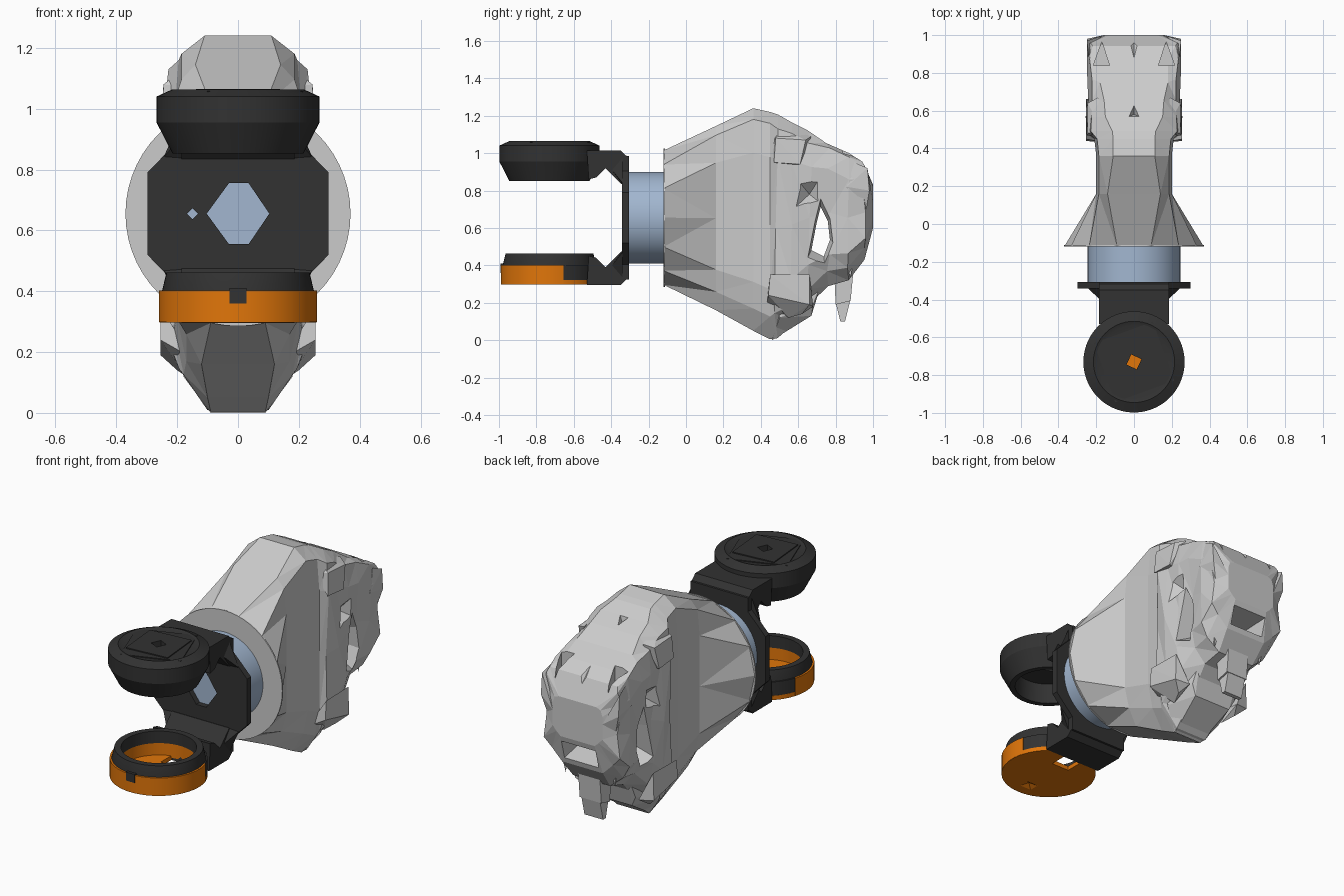
import bpy, bmesh, math, random
from mathutils import Vector

if "Cube" in bpy.data.objects:
    bpy.data.objects.remove(bpy.data.objects["Cube"])

random.seed(4)
CZ, DY = 0.655, -0.73          # wrist axis height, jaw disc centre


def material(name, col):
    m = bpy.data.materials.new(name)
    m.diffuse_color = (*col, 1)
    m.use_nodes = True
    m.node_tree.nodes["Principled BSDF"].inputs["Base Color"].default_value = m.diffuse_color
    return m


DARK = material("dark", (0.032, 0.032, 0.032))
ORANGE = material("orange", (0.75, 0.18, 0.003))
BLUE = material("blue", (0.36, 0.47, 0.63))


def finish(name, bm, mat=None, smooth=False):
    bmesh.ops.recalc_face_normals(bm, faces=bm.faces)
    me = bpy.data.meshes.new(name)
    bm.to_mesh(me)
    bm.free()
    ob = bpy.data.objects.new(name, me)
    bpy.context.collection.objects.link(ob)
    if mat:
        me.materials.append(mat)
    if smooth:
        bpy.ops.object.select_all(action='DESELECT')
        bpy.context.view_layer.objects.active = ob
        ob.select_set(True)
        bpy.ops.object.shade_smooth_by_angle(angle=math.radians(25))
    return ob


def loft(name, rings, mat=None, cap=True, closed=False, smooth=False, tri=False):
    bm = bmesh.new()
    vs = [[bm.verts.new(p) for p in r] for r in rings]
    n = len(vs[0])
    for a, b in zip(vs, vs[1:] + (vs[:1] if closed else [])):
        for i in range(n):
            j = (i + 1) % n
            bm.faces.new((a[i], a[j], b[j], b[i]))
    if cap and not closed:
        bm.faces.new(vs[0])
        bm.faces.new(vs[-1])
    if tri:
        bmesh.ops.triangulate(bm, faces=bm.faces)
    return finish(name, bm, mat, smooth)


def prism(name, pts, axis, a, b, mat=None):
    put = {'x': lambda p, t: (t, p[0], p[1]), 'y': lambda p, t: (p[0], t, p[1]),
           'z': lambda p, t: (p[0], p[1], t)}[axis]
    return loft(name, [[put(p, t) for p in pts] for t in (a, b)], mat)


def lathe(name, prof, mat=None, closed=False, axis='z', n=56):
    ang = [2 * math.pi * i / n for i in range(n)]
    if axis == 'z':
        rings = [[(r * math.cos(t), DY + r * math.sin(t), h) for t in ang] for r, h in prof]
    else:
        rings = [[(r * math.cos(t), h, CZ + r * math.sin(t)) for t in ang] for r, h in prof]
    return loft(name, rings, mat, closed=closed, smooth=True)


def arc_wall(name, r0, r1, z0, z1, a0, a1, mat, n=32):
    rings = []
    for i in range(n + 1):
        t = math.radians(a0 + (a1 - a0) * i / n)
        rings.append([(r * math.cos(t), DY + r * math.sin(t), z)
                      for r, z in ((r0, z0), (r1, z0), (r1, z1), (r0, z1))])
    return loft(name, rings, mat, smooth=True)


def hull(name, pts, mirror=False, mat=None):
    bm = bmesh.new()
    for s in ((1, -1) if mirror else (1,)):
        vs = [bm.verts.new((s * x, y, z)) for x, y, z in pts]
        bmesh.ops.convex_hull(bm, input=vs)
    return finish(name, bm, mat)


def cut(ob, *cutters):
    for c in cutters:
        c.hide_render = True
        m = ob.modifiers.new("cut", 'BOOLEAN')
        m.operation, m.solver, m.object = 'DIFFERENCE', 'EXACT', c
        bpy.context.view_layer.objects.active = ob
        bpy.ops.object.modifier_apply(modifier=m.name)
        bpy.data.objects.remove(c)


def square(cx, cy, r, turn=45):
    return [(cx + r * math.cos(math.radians(turn + 90 * i)),
             cy + r * math.sin(math.radians(turn + 90 * i))) for i in range(4)]


# faceted head: y, bottom, top, half width, top half width, bottom half width
sections = [(0.16, .16, 1.145, .20, .14, .12), (0.36, .05, 1.24, .20, .11, .10),
            (0.45, .005, 1.22, .21, .11, .09), (0.48, .02, 1.20, .24, .12, .10),
            (0.57, .09, 1.17, .245, .14, .11), (0.66, .19, 1.11, .245, .16, .12),
            (0.76, .30, 1.06, .235, .18, .12), (0.86, .31, 1.01, .24, .19, .11),
            (0.95, .44, .95, .24, .21, .12), (1.0, .60, .83, .16, .12, .11)]
half = [(.37 * math.cos(math.radians(a)), CZ + .37 * math.sin(math.radians(a)))
        for a in (-76, -50, -25, 0, 25, 50, 76)]
rings = [[(x, -.12, z) for x, z in half] + [(-x, -.12, z) for x, z in half[::-1]]]
for k, (y, zb, zt, hw, tw, bw) in enumerate(sections):
    h, j = zt - zb, (.012 if 2 < k < 9 else 0)
    half = [(bw, zb), (hw * .85, zb + .1 * h), (hw, zb + .22 * h), (hw, zb + .5 * h),
            (hw, zb + .8 * h), (hw * .93, zt - .05 * h), (tw, zt)]
    pts = [Vector((x + random.uniform(-j, j), y + random.uniform(-j, j), z + random.uniform(-j, j)))
           for x, z in half]
    rings.append([tuple(p) for p in pts] + [(-p.x, p.y, p.z) for p in pts[::-1]])
head = loft("head", rings, tri=True)

# mouth gap through the cheeks, front mouth, eye sockets, forehead notch and valley
gap = [(.675, .49), (.70, .62), (.72, .70), (.755, .63), (.765, .54), (.735, .46)]
flare = [(-.3, 1.8), (-.16, 1.1), (.16, 1.1), (.3, 1.8)]
cut(head,
    loft("gap_cutter", [[(x, .72 + (y - .72) * s, .58 + (z - .58) * s) for y, z in gap] for x, s in flare]),
    hull("mouth_cutter", [(x, y, z) for x in (-.11, .11) for y, z in
                          ((1.05, .44), (1.05, .57), (.78, .50), (.80, .56))]),
    hull("eye_cutter", [(x, y, z) for z in (.91, 1.12) for x, y in ((.13, .84), (.215, .84), (.17, .965))],
         True),
    hull("forehead_cutter", [(-.05, .56, 1.21), (.05, .56, 1.21), (0, .68, 1.16), (0, .58, 1.11)]),
    hull("valley_cutter", [(0, .79, 1.08), (-.12, 1.02, 1.01), (.12, 1.02, 1.01), (0, 1.02, .86)]),
    hull("cheek_cutter", [(.30, .53, .66), (.30, .76, .70), (.30, .75, .92), (.30, .56, .90), (.18, .66, .78)],
         True))

# head details
lathe("neck_collar", [(.37, -.12), (.37, -.112)], axis='y')
hull("brow", [(.17, .46, 1.07), (.245, .48, 1.08), (.245, .64, 1.07), (.19, .67, 1.09), (.17, .5, 1.14),
              (.255, .61, .94), (.25, .47, .95), (.18, .6, .93)], True)
hull("snout", [(s * x, y, z) for s in (1, -1) for x, y, z in
               ((.07, .82, .95), (.10, .99, .85), (.10, 1.0, .66), (.15, .93, .62), (.14, .88, .88))])
hull("muzzle_cheek", [(.18, .82, .70), (.25, .86, .82), (.25, .98, .80), (.25, .97, .92), (.24, .90, .95),
                      (.16, 1.0, .74), (.20, .95, .62)], True)
hull("jaw_corner", [(.15, .43, .18), (.255, .44, .24), (.255, .45, .35), (.25, .66, .35), (.255, .66, .19),
                    (.20, .62, .14), (.17, .68, .18), (.17, .55, .12)], True)
hull("lower_jaw", [(s * x, y, z) for s in (1, -1) for x, y, z in
                   ((.09, .46, .0), (.12, .60, .10), (.12, .67, .13), (.15, .68, .19), (.14, .73, .32),
                    (.18, .50, .12), (.16, .5, .3))])
hull("tongue_root", [(s * .07, y, z) for s in (1, -1) for y, z in
                     ((.79, .42), (.80, .19), (.88, .21), (.90, .42))])
hull("tongue_tip", [(s * .06, y, z) for s in (1, -1) for y, z in
                    ((.80, .20), (.825, .10), (.85, .10), (.88, .22), (.86, .27))])
hull("fang", [(.13, .90, .46), (.18, .90, .46), (.16, .84, .46), (.16, .88, .33)], True)
hull("neck_pad", [(.19, -.08, .40), (.19, .02, .36), (.27, -.11, .42), (.25, -.03, .46), (.22, .03, .46),
                  (.2, -.08, .52)], True)

# wrist
lathe("wrist", [(.245, -.31), (.245, -.11)], BLUE, axis='y')

# fork plate with openings
outline = [(.298, .135), (.24, .195), (.185, .25), (.185, .33)]
side = [(x, CZ - z) for x, z in outline[::-1]] + [(x, CZ + z) for x, z in outline]
plate = prism("fork_plate", side + [(-x, z) for x, z in side[::-1]], 'y', -.342, -.306, DARK)
cut(plate,
    prism("hex_cutter", [(.103, CZ), (.035, .755), (-.03, .755), (-.103, CZ), (-.03, .555), (.035, .555)],
          'y', -.4, -.25),
    prism("pin_cutter", square(-.15, CZ, .018, 0), 'y', -.4, -.25))

# fork arms, mirrored about the wrist axis
arm = [(-.53, .36), (-.35, .36), (-.308, .32), (-.308, .18), (-.345, .18), (-.43, .265), (-.48, .215),
       (-.52, .205)]
for name, s in (("upper_arm", 1), ("lower_arm", -1)):
    prism(name, [(y, CZ + s * z) for y, z in arm], 'x', -.185, .185, DARK)
    for e in (1, -1):
        hull(name + "_rib", [(e * .18, -.40, CZ + s * .26), (e * .18, -.34, CZ + s * .33),
                             (e * .245, -.34, CZ + s * .185), (e * .18, -.34, CZ + s * .18)], mat=DARK)

# upper disc: hollow below, stepped squares on top, square hole in the middle
hole = square(0, DY, .042, 20)
parts = [lathe("upper_disc", [(.18, .97), (.185, .852), (.215, .852), (.268, .955), (.268, 1.04),
                              (.215, 1.064), (.19, 1.054)], DARK),
         prism("disc_square", square(0, DY, .235, 65), 'z', 1.03, 1.059, DARK),
         prism("disc_inner_square", square(0, DY, .18, 50), 'z', 1.03, 1.065, DARK)]
for p in parts:
    cut(p, prism("hole_cutter", hole, 'z', .8, 1.2))

# lower cup: orange shell and lining, dark holder and rim
floor = lathe("cup_floor", [(.258, .297), (.258, .322)], ORANGE)
cut(floor, prism("window_cutter", square(0, DY + .155, .08), 'z', .2, .4),
    hull("recess_cutter", [(-.05, -.94, .29), (.05, -.94, .29), (.05, -.86, .29), (-.05, -.86, .29),
                           (0, -.90, .316)]))
arc_wall("cup_shell", .206, .26, .298, .402, 163, 377, ORANGE)
arc_wall("cup_holder", .205, .257, .315, .402, 17, 163, DARK, 20)
lathe("cup_lining", [(.207, .31), (.207, .40), (.202, .40), (.202, .31)], ORANGE, closed=True)
lathe("cup_rim", [(.20, .392), (.25, .392), (.25, .40), (.235, .462), (.20, .462)], DARK, closed=True)
prism("cup_tab", [(-.028, .36), (.028, .36), (.028, .41), (-.028, .41)], 'y', -.993, -.95, DARK)
